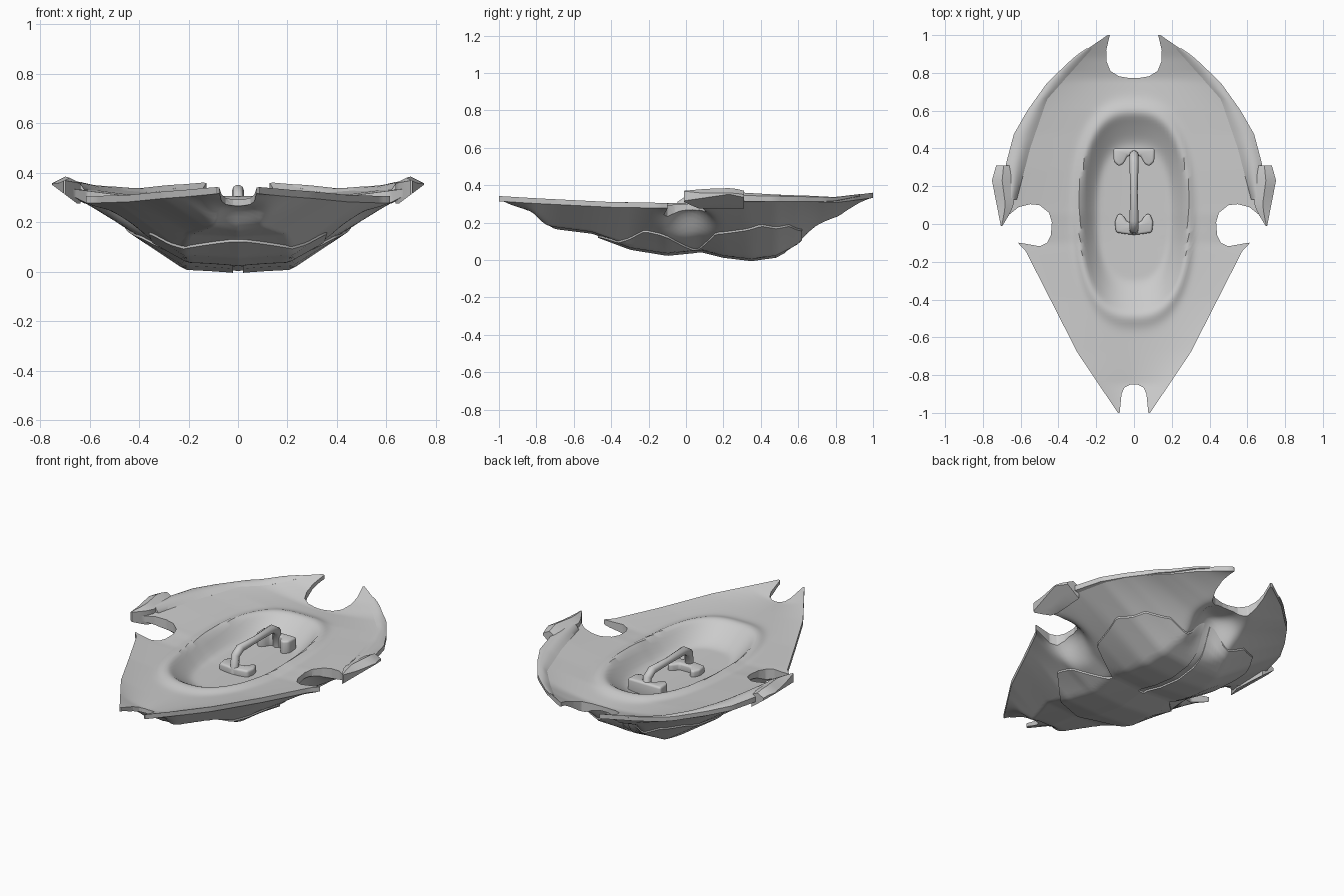
import bpy, bmesh, math

cube = bpy.data.objects.get("Cube")
if cube:
    bpy.data.objects.remove(cube, do_unlink=True)


def along(*pts):
    """Piecewise linear function through (position, value) points."""
    def f(t):
        if t <= pts[0][0]:
            return pts[0][1]
        for (a, va), (b, vb) in zip(pts, pts[1:]):
            if t <= b:
                return va + (vb - va) * (t - a) / (b - a)
        return pts[-1][1]
    return f


def smooth(t):
    t = max(0.0, min(1.0, t))
    return t * t * (3 - 2 * t)


def finish(bm, name, mirror=False):
    bmesh.ops.recalc_face_normals(bm, faces=bm.faces)
    me = bpy.data.meshes.new(name)
    bm.to_mesh(me)
    bm.free()
    ob = bpy.data.objects.new(name, me)
    bpy.context.collection.objects.link(ob)
    if mirror:
        ob.modifiers.new("mirror", 'MIRROR')
    shade(ob)
    return ob


def shade(ob):
    bpy.ops.object.select_all(action='DESELECT')
    ob.select_set(True)
    bpy.context.view_layer.objects.active = ob
    bpy.ops.object.shade_smooth_by_angle(angle=math.radians(40))


def shell(name, y0, y1, rows, cols, inner, outer, top, bottom, mirror=False):
    """Closed slab between two height fields, bounded by inner(y) and outer(y)."""
    bm = bmesh.new()
    loops = []
    for i in range(rows + 1):
        y = y0 + (y1 - y0) * i / rows
        xs = [inner(y) + (outer(y) - inner(y)) * j / cols for j in range(cols + 1)]
        loop = [bm.verts.new((x, y, top(x, y))) for x in xs]
        loop += [bm.verts.new((x, y, bottom(x, y))) for x in reversed(xs)]
        loops.append(loop)
    n = len(loops[0])
    for a, b in zip(loops, loops[1:]):
        for j in range(n):
            k = (j + 1) % n
            bm.faces.new((a[j], a[k], b[k], b[j]))
    for loop in (loops[0], loops[-1]):
        for j in range(cols):
            bm.faces.new((loop[j], loop[j + 1], loop[n - 2 - j], loop[n - 1 - j]))
    return finish(bm, name, mirror)


def prism(name, outline, z0, z1, bevel=0.0):
    bm = bmesh.new()
    face = bm.faces.new([bm.verts.new((x, y, z0)) for x, y in outline])
    up = bmesh.ops.extrude_face_region(bm, geom=[face])
    for v in up["geom"]:
        if isinstance(v, bmesh.types.BMVert):
            v.co.z = z1
    if bevel:
        bmesh.ops.bevel(bm, geom=bm.edges[:], offset=bevel, segments=3,
                        affect='EDGES', profile=0.5)
    return finish(bm, name)


def both(half):
    """Complete a half outline by reflecting it across x = 0."""
    return half + [(-x, y) for x, y in reversed(half)]


# Outline and height curves of the main body
width = along((-1, .085), (-.68, .30), (-.14, .575), (-.1, .615), (-.01, .66),
              (.1, .68), (.31, .67), (.48, .625), (.6, .56), (.75, .45),
              (.89, .30), (1, .14))
edge = along((-1, .342), (-.8, .33), (-.4, .31), (-.1, .305), (.05, .335),
             (.3, .345), (.8, .335), (1, .36))
hollow = along((-1, .33), (-.85, .29), (-.5, .285), (0, .275), (.6, .285),
               (.77, .275), (.88, .3), (1, .345))
belly = along((-1, .325), (-.9, .25), (-.78, .185), (-.5, .15), (-.3, .075),
              (-.1, .042), (.08, .06), (.2, .03), (.35, .012), (.48, .03),
              (.6, .09), (.7, .155), (.8, .2), (1, .33))
flat = along((-1, .2), (-.8, .35), (-.5, .5), (-.3, .45), (-.1, .33), (.5, .32),
             (.8, .2))
# Spots beside the notches where the body thins out: x, y, radius
thin_spots = [(0, -.87, .12), (0, .72, .13), (.5, .0, .12)]


def body_top(x, y):
    u = abs(x) / width(y)
    z = hollow(y) + (edge(y) - hollow(y)) * u ** 1.7
    r = (abs(x / .285) ** 2.5 + abs((y - .055) / .535) ** 2.5) ** .4
    lip = .02 * math.exp(-((r - 1.02) / .09) ** 2)
    return z + lip - .075 * smooth((1 - r) / .36)


def body_bottom(x, y):
    u = abs(x) / width(y)
    rim = edge(y) - .018
    z = belly(y) + (rim - belly(y)) * max(0, u - flat(y)) / (1 - flat(y))
    z += .02 * min(1, u / flat(y)) * max(0, 1 - u) - .01
    skin = body_top(x, y) - .025
    for sx, sy, r in thin_spots:
        d = ((abs(x) - sx) ** 2 + (y - sy) ** 2) / r ** 2
        z += max(0, skin - z) * math.exp(-d * d)
    return min(z, body_top(x, y) - .012)


body = shell("shield_body", -1, 1, 110, 70, lambda y: -width(y), width,
             body_top, body_bottom)

# Notches in the two ends and the sides
side = [(.9, -.02), (.70, -.01), (.66, .05), (.61, .09), (.55, .105), (.5, .1),
        (.45, .06), (.435, .01), (.44, -.06), (.46, -.1), (.5, -.118),
        (.6, -.1), (.9, -.08)]
notches = [
    both([(0.126, 1.1), (.128, 1.0), (.147, .92), (.145, .86), (.125, .81),
          (.08, .782), (.02, .772)]),
    both([(.076, -1.1), (.076, -1), (.066, -.9), (.05, -.865), (.02, -.85)]),
    side, [(-x, y) for x, y in side]]
for outline in notches:
    cutter = prism("notch_cutter", outline, -.5, 1)
    cutter.hide_render = True
    cut = body.modifiers.new("notch", 'BOOLEAN')
    cut.operation, cut.solver, cut.object = 'DIFFERENCE', 'EXACT', cutter
    bpy.context.view_layer.objects.active = body
    bpy.ops.object.modifier_apply(modifier=cut.name)
    bpy.data.objects.remove(cutter, do_unlink=True)
shade(body)


# Thin armour plates hugging the underside
def plate(name, y0, y1, inner, outer):
    shell(name, y0, y1, 24, 16, inner, outer,
          lambda x, y: body_bottom(x, y) + .008,
          lambda x, y: body_bottom(x, y) - .01, mirror=True)


plate("front_keel_plates", -.47, .06, lambda y: 0,
      along((-.47, .02), (-.38, .2), (-.22, .36), (-.1, .35), (.06, .2)))
plate("rear_hull_plates", .06, .62, lambda y: .02,
      along((.06, .2), (.16, .4), (.4, .46), (.55, .38), (.62, .26)))

# Raised side rims tapering toward the rear
rim_in = along((.13, .62), (.4, .55), (.66, .46), (.93, .22))
rim_out = along((.13, .685), (.31, .68), (.48, .635), (.5, .622), (.6, .565),
                (.75, .458), (.89, .31), (.93, .25))
rim_rise = along((.13, .03), (.45, .016), (.93, .002))
rim_drop = along((.13, .06), (.7, .045), (.93, .012))


def across(x, y):
    return (x - rim_in(y)) / (rim_out(y) - rim_in(y))


def rim_top(x, y):
    t = max(0, min(1, across(x, y)))
    return body_top(min(x, width(y)), y) + rim_rise(y) * math.sin(math.pi * t)


shell("side_rims", .13, .93, 30, 6, rim_in, rim_out, rim_top,
      lambda x, y: edge(y) - rim_drop(y) * (1 - .5 * across(x, y)) - .003,
      mirror=True)

# Angular fins on the outer sides
fin_in = along((-.01, .697), (.05, .66), (.1, .635), (.31, .65))
fin_out = along((-.01, .705), (.23, .752), (.31, .73))
fin_mid = along((-.01, .37), (.1, .38), (.25, .385), (.31, .37))
shell("side_fins", -.01, .31, 8, 4, fin_in, fin_out,
      lambda x, y: fin_mid(y) - .5 * abs(x - (fin_in(y) + fin_out(y)) / 2),
      lambda x, y: .275 + .75 * max(0, x - .65), mirror=True)

# Hand grip with arched bar and two feet
curve = bpy.data.curves.new("grip_bar", 'CURVE')
curve.dimensions = '3D'
curve.bevel_depth, curve.bevel_resolution, curve.use_fill_caps = .023, 3, True
path = [(-.035, .2), (-.025, .3), (.02, .328), (.17, .325), (.32, .328),
        (.365, .3), (.375, .2)]
spline = curve.splines.new('POLY')
spline.points.add(len(path) - 1)
for p, (y, z) in zip(spline.points, path):
    p.co = (0, y, z, 1)
    p.radius = .85 if .1 < y < .25 else 1.05
spline.use_smooth = True
bar = bpy.data.objects.new("grip_bar", curve)
bpy.context.collection.objects.link(bar)

prism("rear_grip_foot", both([(.11, .4), (.107, .33), (.08, .305), (.055, .32),
                              (.035, .36)]), .18, .28, .012)
prism("front_grip_foot", both([(.035, .01), (.06, .05), (.085, .055), (.102, .01),
                               (.095, -.045), (.03, -.055)]), .18, .24, .012)
